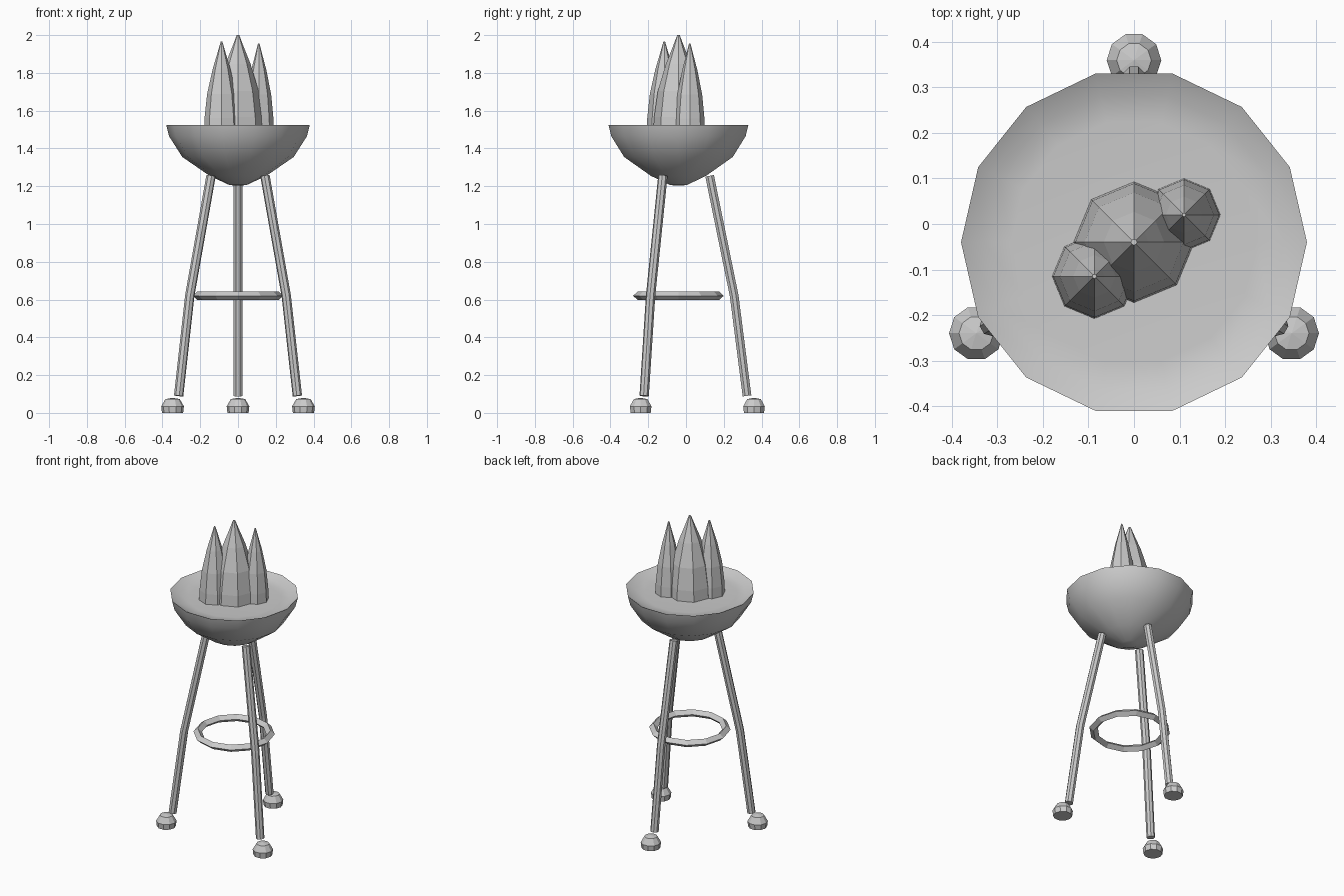
import bpy, bmesh, math
from mathutils import Vector

if "Cube" in bpy.data.objects:
    bpy.data.objects.remove(bpy.data.objects["Cube"])

CX, CY = 0.0, -0.04  # axis of the stand


def lathe(name, profile, sides, loc, smooth=False):
    """Revolve (radius, z) points around z; radius 0 closes with a cap."""
    bm = bmesh.new()
    rings = []
    for r, z in profile:
        if r == 0:
            rings.append([bm.verts.new((0, 0, z))] * sides)
        else:
            rings.append([bm.verts.new((r * math.cos(math.tau * i / sides),
                                        r * math.sin(math.tau * i / sides), z))
                          for i in range(sides)])
    for a, b in zip(rings, rings[1:]):
        for i in range(sides):
            j = (i + 1) % sides
            bm.faces.new(dict.fromkeys((a[i], a[j], b[j], b[i])))
    return finish(name, bm, loc, smooth)


def finish(name, bm, loc, smooth=False):
    bmesh.ops.recalc_face_normals(bm, faces=bm.faces)
    me = bpy.data.meshes.new(name)
    bm.to_mesh(me)
    bm.free()
    ob = bpy.data.objects.new(name, me)
    bpy.context.collection.objects.link(ob)
    ob.location = loc
    if smooth:
        bpy.ops.object.select_all(action='DESELECT')
        ob.select_set(True)
        bpy.context.view_layer.objects.active = ob
        bpy.ops.object.shade_smooth_by_angle(angle=math.radians(40))
    return ob


def tube(name, points, radius, sides):
    """Capped tube along a bent path."""
    bm = bmesh.new()
    pts = [Vector(p) for p in points]
    rings = []
    for k, p in enumerate(pts):
        d = (pts[min(k + 1, len(pts) - 1)] - pts[max(k - 1, 0)]).normalized()
        side = d.cross(Vector((0, 0, 1))).normalized()
        up = d.cross(side)
        angles = [math.tau * (i + 0.5) / sides for i in range(sides)]
        rings.append([bm.verts.new(p + radius * (side * math.cos(a) + up * math.sin(a)))
                      for a in angles])
    for a, b in zip(rings, rings[1:]):
        for i in range(sides):
            j = (i + 1) % sides
            bm.faces.new((a[i], a[j], b[j], b[i]))
    bm.faces.new(rings[0])
    bm.faces.new(rings[-1])
    return finish(name, bm, (0, 0, 0))


# Planter bowl with its shallow soil surface
lathe("bowl", [(0, 1.203), (0.045, 1.206), (0.15, 1.255), (0.295, 1.355),
               (0.365, 1.465), (0.38, 1.525), (0.33, 1.5), (0.27, 1.494), (0, 1.5)],
      14, (CX, CY, 0), smooth=True)

# Three pointed cactus spikes
SHAPE = [(0, 0), (1, 0), (0.97, 0.15), (0.82, 0.42), (0.5, 0.7),
         (0.24, 0.87), (0.05, 1), (0, 1)]
BASE = 1.49
for name, x, y, r, top in [("cactus_middle", 0, CY, 0.133, 2.0),
                           ("cactus_left", -0.087, -0.115, 0.093, 1.965),
                           ("cactus_right", 0.11, 0.02, 0.08, 1.955)]:
    lathe(name, [(r * a, BASE + (top - BASE) * h) for a, h in SHAPE], 8, (x, y, 0))

# Three splayed legs with rounded feet
for name, deg in [("back", 90), ("left", 210), ("right", 330)]:
    c, s = math.cos(math.radians(deg)), math.sin(math.radians(deg))
    tube(name + "_leg", [(CX + r * c, CY + r * s, z) for r, z in
                         [(0.165, 1.255), (0.295, 0.62), (0.363, 0.09)]], 0.025, 8)
    lathe(name + "_foot", [(0, 0), (0.056, 0), (0.06, 0.035), (0.038, 0.073), (0, 0.08)],
          10, (CX + 0.4 * c, CY + 0.4 * s, 0))

# Foot ring with a diamond cross-section
lathe("brace_ring", [(0.24, 0.62), (0.215, 0.643), (0.19, 0.62), (0.215, 0.597), (0.24, 0.62)],
      12, (CX, CY, 0))
ring = bpy.data.objects["brace_ring"].data
bm = bmesh.new()
bm.from_mesh(ring)
bmesh.ops.remove_doubles(bm, verts=bm.verts, dist=1e-4)
bmesh.ops.recalc_face_normals(bm, faces=bm.faces)
bm.to_mesh(ring)
bm.free()
